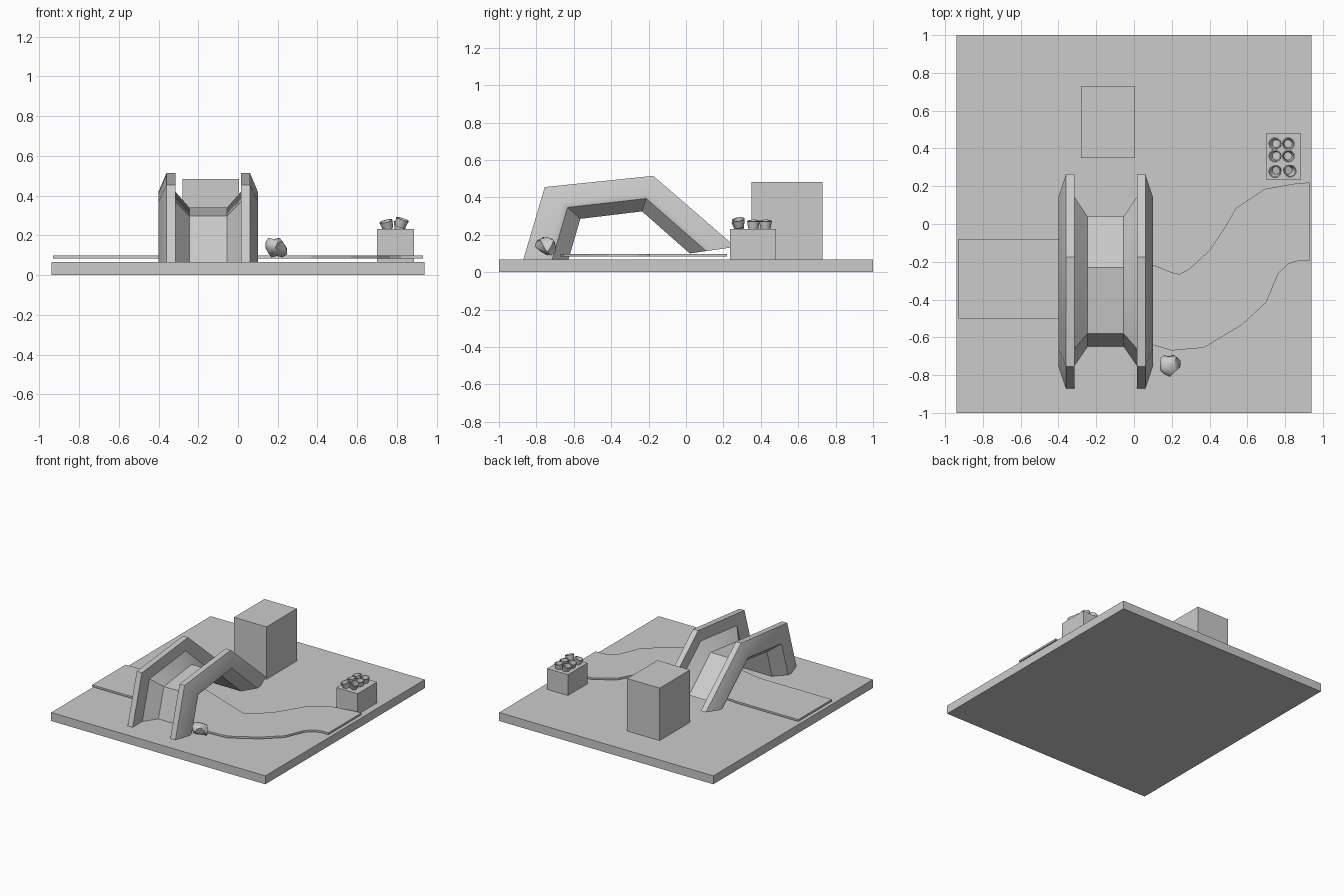
import bpy, bmesh, math, random
from mathutils import Matrix, Vector

if "Cube" in bpy.data.objects:
    bpy.data.objects.remove(bpy.data.objects["Cube"], do_unlink=True)

GREY = (0.6, 0.6, 0.6, 1)
mat = bpy.data.materials.new("plain grey")
mat.use_nodes = True
mat.diffuse_color = GREY
mat.node_tree.nodes["Principled BSDF"].inputs["Base Color"].default_value = GREY


def finish(name, bm, smooth=None):
    """Turn a bmesh into a named object with outward normals."""
    bmesh.ops.recalc_face_normals(bm, faces=bm.faces)
    mesh = bpy.data.meshes.new(name)
    bm.to_mesh(mesh)
    bm.free()
    mesh.materials.append(mat)
    ob = bpy.data.objects.new(name, mesh)
    bpy.context.collection.objects.link(ob)
    if smooth:
        bpy.ops.object.select_all(action="DESELECT")
        ob.select_set(True)
        bpy.context.view_layer.objects.active = ob
        bpy.ops.object.shade_smooth_by_angle(angle=math.radians(smooth))
    return ob


def box(name, low, high):
    bm = bmesh.new()
    bmesh.ops.create_cube(bm, size=1)
    low, high = Vector(low), Vector(high)
    bmesh.ops.scale(bm, vec=high - low, verts=bm.verts)
    bmesh.ops.translate(bm, vec=(low + high) / 2, verts=bm.verts)
    return finish(name, bm)


def loft(bm, rings, caps=True):
    """Join closed rings of points into a skin."""
    rows = [[bm.verts.new(p) for p in ring] for ring in rings]
    for a, b in zip(rows, rows[1:]):
        for i in range(len(a)):
            j = (i + 1) % len(a)
            bm.faces.new((a[i], a[j], b[j], b[i]))
    if caps:
        bm.faces.new(rows[0])
        bm.faces.new(rows[-1])


# Ground slab, tall block and small stand
box("ground_slab", (-0.94, -1, 0), (0.94, 1, 0.067))
box("tall_block", (-0.28, 0.35, 0.067), (0.005, 0.73, 0.483))
box("cup_stand", (0.70, 0.235, 0.067), (0.885, 0.48, 0.232))

# Winding stream, a thin plate just above the slab
north = [(-0.93, -0.08), (-0.40, -0.08), (-0.2, -0.1), (0, -0.18), (0.10, -0.215),
         (0.20, -0.257), (0.24, -0.265), (0.29, -0.24), (0.40, -0.14), (0.48, -0.02),
         (0.54, 0.085), (0.69, 0.185), (0.86, 0.215), (0.93, 0.22)]
south = [(0.93, -0.195), (0.87, -0.195), (0.82, -0.21), (0.765, -0.26), (0.70, -0.415),
         (0.57, -0.535), (0.37, -0.655), (0.20, -0.67), (0.10, -0.64), (-0.1, -0.54),
         (-0.3, -0.5), (-0.93, -0.5)]
bm = bmesh.new()
loft(bm, [[(x, y, z) for x, y in north + south] for z in (0.083, 0.098)])
finish("stream", bm)

# Bridge: a trough section swept along four stations, each (underside, rail top)
half = [(0.165, 0), (0.245, 0.36), (0.25, 0.5), (0.21, 1), (0.165, 1), (0.165, 0.5), (0.095, 0.08)]
section = half + [(-u, t) for u, t in reversed(half)]
stations = [((-0.63, 0.062), (-0.87, 0.067)), ((-0.565, 0.285), (-0.755, 0.455)),
            ((-0.235, 0.325), (-0.175, 0.515)), ((0.02, 0.10), (0.265, 0.135))]
bm = bmesh.new()
loft(bm, [[(-0.15 + u, a[0] + (b[0] - a[0]) * t, a[1] + (b[1] - a[1]) * t)
           for u, t in section] for a, b in stations])
finish("bridge", bm, 35)


# Cups: tapered, open, with a thick wall
def cup(name, place, tilt_x, tilt_y):
    profile = [(0.026, 0), (0.034, 0.042), (0.028, 0.042), (0.021, 0.008)]
    turn = [2 * math.pi * i / 16 for i in range(16)]
    bm = bmesh.new()
    loft(bm, [[(r * math.cos(a), r * math.sin(a), z) for a in turn] for r, z in profile])
    spin = Matrix.Rotation(math.radians(tilt_x), 4, "X") @ Matrix.Rotation(math.radians(tilt_y), 4, "Y")
    bmesh.ops.transform(bm, matrix=Matrix.Translation(place) @ spin, verts=bm.verts)
    finish(name, bm, 30)


for row, y in enumerate((0.285, 0.36, 0.425)):
    first = row == 0
    cup(f"left_cup_{row}", (0.815, y, 0.243 if first else 0.23), 8 if first else 0, 18 if first else 3)
    cup(f"right_cup_{row}", (0.755, y, 0.232), 12 if first else 0, -14)

# Jagged rock beside the bridge
random.seed(4)
bm = bmesh.new()
bmesh.ops.create_icosphere(bm, subdivisions=2, radius=1)
for v in bm.verts:
    v.co *= random.uniform(0.65, 1.15)
    v.co = Vector((0.188 + v.co.x * 0.056 - v.co.z * 0.012, -0.742 + v.co.y * 0.062, 0.138 + v.co.z * 0.054))
finish("rock", bm, 50)
